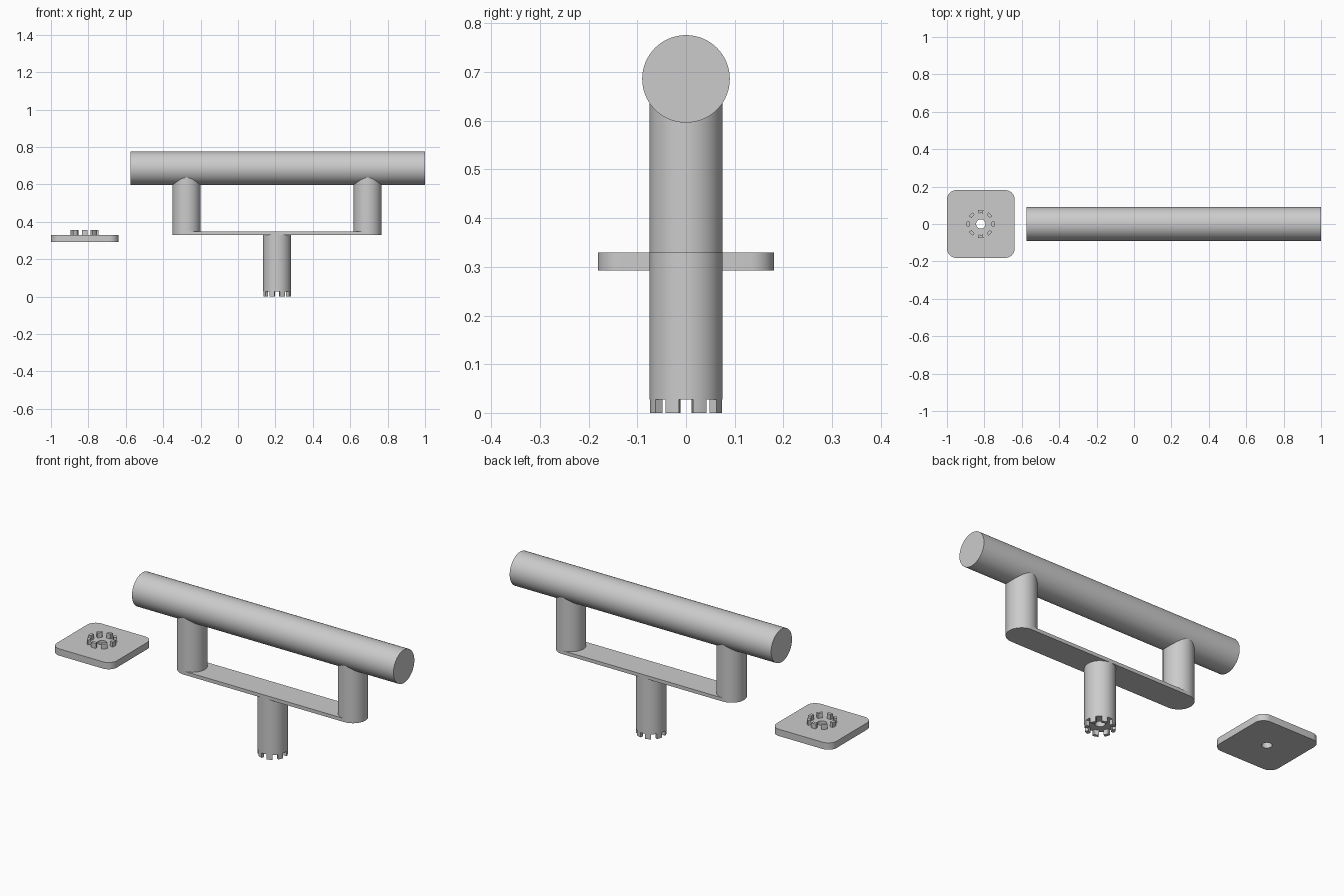
import bpy, bmesh
from math import sin, cos, pi, radians
from mathutils import Matrix

cube = bpy.data.objects.get("Cube")
if cube:
    bpy.data.objects.remove(cube, do_unlink=True)

grey = bpy.data.materials.new("plain grey")
grey.use_nodes = True
grey.diffuse_color = (0.6, 0.6, 0.6, 1)
grey.node_tree.nodes["Principled BSDF"].inputs["Base Color"].default_value = (0.6, 0.6, 0.6, 1)

DECK_Z, DECK_TOP = 0.329, 0.348
POST_R, BAR_R, HOLE_R, TOOTH_H = 0.075, 0.09, 0.025, 0.027
LEFT_X, RIGHT_X, STEM_X, BASE_X = 0.693, -0.275, 0.209, -0.82


def arc(cx, cy, r, a0, a1, n):
    """Points on an arc, angles in degrees, both ends included."""
    angles = [radians(a0 + (a1 - a0) * i / n) for i in range(n + 1)]
    return [(cx + r * cos(a), cy + r * sin(a)) for a in angles]


def circle(r, n=64):
    return arc(0, 0, r, 0, 360, n)[:-1]


def finish(bm, name, matrix):
    bmesh.ops.recalc_face_normals(bm, faces=bm.faces)
    bm.transform(matrix)
    mesh = bpy.data.meshes.new(name)
    bm.to_mesh(mesh)
    bm.free()
    mesh.materials.append(grey)
    obj = bpy.data.objects.new(name, mesh)
    bpy.context.collection.objects.link(obj)
    bpy.ops.object.select_all(action='DESELECT')
    obj.select_set(True)
    bpy.context.view_layer.objects.active = obj
    bpy.ops.object.shade_smooth_by_angle(angle=radians(30))
    return obj


def prism(name, outlines, z0, z1, matrix=Matrix()):
    """Closed solids standing on one or more outlines."""
    bm = bmesh.new()
    for outline in outlines:
        bm.faces.new([bm.verts.new((x, y, z0)) for x, y in outline])
    ext = bmesh.ops.extrude_face_region(bm, geom=bm.faces[:], use_keep_orig=True)
    tops = [g for g in ext["geom"] if isinstance(g, bmesh.types.BMVert)]
    bmesh.ops.translate(bm, verts=tops, vec=(0, 0, z1 - z0))
    return finish(bm, name, matrix)


def lathe(name, profile, matrix):
    """Turned solid from (radius, height) points."""
    bm = bmesh.new()
    pts = [bm.verts.new((r, 0, z)) for r, z in profile]
    edges = [bm.edges.new(pair) for pair in zip(pts, pts[1:])]
    bmesh.ops.spin(bm, geom=pts + edges, cent=(0, 0, 0), axis=(0, 0, 1),
                   angle=2 * pi, steps=64)
    bmesh.ops.remove_doubles(bm, verts=bm.verts, dist=1e-5)
    return finish(bm, name, matrix)


def teeth(name, x, z0, offset):
    """Crown of eight curved teeth."""
    sectors = []
    for i in range(8):
        a = offset + 45 * i
        sectors.append(arc(0, 0, POST_R, a - 11.25, a + 11.25, 4)
                       + arc(0, 0, 0.058, a + 11.25, a - 11.25, 4))
    prism(name, sectors, z0, z0 + TOOTH_H, Matrix.Translation((x, 0, 0)))


# Horizontal bar
prism("handle_bar", [circle(BAR_R)], -0.576, 1.0,
      Matrix.Translation((0, 0, 0.686)) @ Matrix.Rotation(pi / 2, 4, 'Y'))

# Posts whose tops sink into the bar
for name, x in (("left_post", LEFT_X), ("right_post", RIGHT_X)):
    prism(name, [circle(POST_R)], DECK_Z, 0.66, Matrix.Translation((x, 0, 0)))

# Thin deck hugging both posts
prism("deck", [arc(RIGHT_X, 0, POST_R, -90, 90, 32) + arc(LEFT_X, 0, POST_R, 90, 270, 32)],
      DECK_Z, DECK_TOP)

# Stem with a blind bore and a crown of teeth
lathe("stem", [(0, DECK_Z), (POST_R, DECK_Z), (POST_R, TOOTH_H), (HOLE_R, TOOTH_H),
               (HOLE_R, 0.25), (0, 0.25)], Matrix.Translation((STEM_X, 0, 0)))
teeth("stem_teeth", STEM_X, 0, 22.5)

# Rounded base plate with a through hole
HALF, CORNER = 0.181, 0.05
c = HALF - CORNER
square = []
for i, (sx, sy) in enumerate(((1, 1), (-1, 1), (-1, -1), (1, -1))):
    square += arc(sx * c, sy * c, CORNER, 90 * i, 90 * i + 90, 10)
bm = bmesh.new()
for loop in (square, circle(HOLE_R, 48)):
    vs = [bm.verts.new((x, y, 0.292)) for x, y in loop]
    for a, b in zip(vs, vs[1:] + vs[:1]):
        bm.edges.new((a, b))
bmesh.ops.triangle_fill(bm, edges=bm.edges[:], use_beauty=True, normal=(0, 0, 1))
ext = bmesh.ops.extrude_face_region(bm, geom=bm.faces[:], use_keep_orig=True)
tops = [g for g in ext["geom"] if isinstance(g, bmesh.types.BMVert)]
bmesh.ops.translate(bm, verts=tops, vec=(0, 0, DECK_Z - 0.292))
finish(bm, "base_plate", Matrix.Translation((BASE_X + 0.001, 0, 0)))
teeth("base_teeth", BASE_X, DECK_Z, 0)
